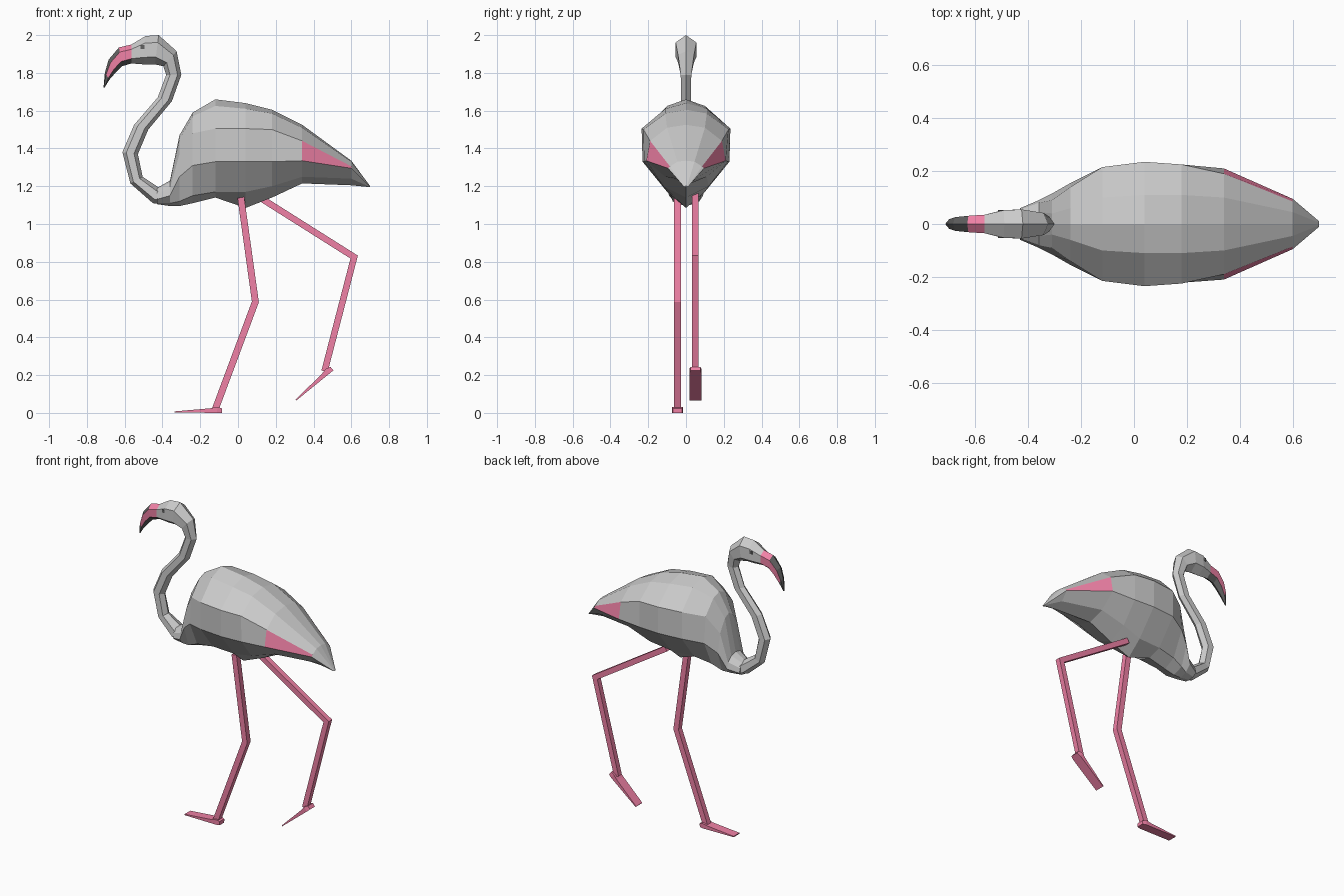
import bpy, bmesh, math
from mathutils import Vector

if "Cube" in bpy.data.objects:
    bpy.data.objects.remove(bpy.data.objects["Cube"])


def material(name, rgb):
    m = bpy.data.materials.new(name)
    m.diffuse_color = (*rgb, 1)
    m.use_nodes = True
    m.node_tree.nodes["Principled BSDF"].inputs["Base Color"].default_value = m.diffuse_color
    return m


GREY = material("grey", (0.8, 0.8, 0.8))
PINK = material("pink", (0.87, 0.22, 0.38))
DARK = material("dark", (0.12, 0.12, 0.12))


def loft(name, rings, mats=(), pick=lambda band, side: 0):
    """Bridge equal rings of points, cap both ends; pick chooses a material slot."""
    bm = bmesh.new()
    loops = [[bm.verts.new(p) for p in ring] for ring in rings]
    n = len(loops[0])
    for b, (r, s) in enumerate(zip(loops, loops[1:])):
        for k in range(n):
            j = (k + 1) % n
            bm.faces.new((r[k], r[j], s[j], s[k])).material_index = pick(b, k)
    bm.faces.new(loops[0]).material_index = pick(0, 0)
    bm.faces.new(loops[-1]).material_index = pick(len(loops) - 2, 0)
    bmesh.ops.recalc_face_normals(bm, faces=bm.faces)
    me = bpy.data.meshes.new(name)
    bm.to_mesh(me)
    bm.free()
    for m in mats:
        me.materials.append(m)
    ob = bpy.data.objects.new(name, me)
    bpy.context.collection.objects.link(ob)
    return ob


# Body: x, top z, four (y, z) points down one side, bottom z
body = [
    (-0.43, 1.19, .03, 1.185, .055, 1.16, .06, 1.13, .035, 1.11, 1.105),
    (-0.36, 1.23, .045, 1.22, .08, 1.19, .09, 1.15, .05, 1.11, 1.095),
    (-0.31, 1.47, .04, 1.45, .09, 1.37, .115, 1.25, .07, 1.12, 1.095),
    (-0.24, 1.59, .06, 1.57, .14, 1.48, .155, 1.31, .08, 1.15, 1.11),
    (-0.12, 1.66, .10, 1.625, .215, 1.505, .215, 1.33, .09, 1.17, 1.14),
    (0.04, 1.64, .11, 1.61, .235, 1.505, .23, 1.33, .10, 1.17, 1.085),
    (0.18, 1.605, .11, 1.585, .225, 1.50, .222, 1.33, .12, 1.20, 1.14),
    (0.34, 1.525, .10, 1.51, .19, 1.44, .21, 1.335, .11, 1.25, 1.215),
    (0.60, 1.335, .045, 1.33, .085, 1.305, .095, 1.295, .05, 1.24, 1.205),
    (0.70, 1.20, .005, 1.20, .01, 1.198, .01, 1.196, .005, 1.195, 1.195),
]
rings = []
for x, top, *mid, bottom in body:
    half = [(mid[i], mid[i + 1]) for i in range(0, 8, 2)]
    rings.append([(x, 0, top)] + [(x, y, z) for y, z in half] + [(x, 0, bottom)]
                 + [(x, -y, z) for y, z in reversed(half)])
# The pink wing patch is the side face of the rear band
loft("body", rings, (GREY, PINK), lambda b, k: int(b == 7 and k in (2, 7)))


def hex_rings(pairs):
    """Six-sided rings from throat point, back point and half width."""
    out = []
    for tx, tz, bx, bz, w in pairs:
        t, b = Vector((tx, 0, tz)), Vector((bx, 0, bz))
        c, d = (t + b) / 2, (b - t) / 2
        angles = [math.radians(60 * k) for k in range(6)]
        out.append([c + d * math.cos(a) + Vector((0, w * math.sin(a) / 0.866, 0))
                    for a in angles])
    return out


# Neck and head
beak_base = (-0.565, 1.85, -0.565, 1.95, .035)
loft("neck_and_head", hex_rings([
    (-0.40, 1.105, -0.38, 1.20, .055),
    (-0.45, 1.11, -0.415, 1.19, .05),
    (-0.57, 1.215, -0.505, 1.25, .033),
    (-0.612, 1.38, -0.53, 1.37, .03),
    (-0.55, 1.525, -0.475, 1.50, .028),
    (-0.425, 1.67, -0.35, 1.65, .026),
    (-0.38, 1.79, -0.30, 1.79, .028),
    (-0.395, 1.835, -0.325, 1.915, .042),
    (-0.44, 1.845, -0.42, 2.00, .055),
    (-0.50, 1.845, -0.49, 1.995, .052),
    beak_base]))

# Beak: pink upper base and sides, dark underside and tip
loft("beak", hex_rings([
    beak_base,
    (-0.615, 1.835, -0.63, 1.935, .031),
    (-0.645, 1.805, -0.685, 1.87, .026),
    (-0.68, 1.765, -0.705, 1.80, .018),
    (-0.708, 1.72, -0.712, 1.722, .004)]),
    (DARK, PINK),
    lambda b, k: int((b == 0 and k in (0, 1, 4, 5)) or (b in (1, 2) and k in (1, 4))))

# Eyes
for side, name in ((-1, "right_eye"), (1, "left_eye")):
    loft(name, [[(-0.505 + dx, side * y, 1.937 + dz)
                 for dx, dz in ((-.01, -.01), (.01, -.01), (.01, .01), (-.01, .01))]
                for y in (.03, .052)], (DARK,))


def leg(name, y, path, half):
    """Square bar along a path in the xz plane, with mitred joints."""
    pts = [Vector(p) for p in path]
    out = []
    for i, p in enumerate(pts):
        dirs = [(pts[j + 1] - pts[j]).normalized() for j in (i - 1, i)
                if 0 <= j < len(pts) - 1]
        t = sum(dirs, Vector((0, 0))).normalized()
        n = Vector((-t.y, t.x)) * (half / t.dot(dirs[0]))
        out.append([(p.x + s * n.x, y + v * half, p.y + s * n.y)
                    for s, v in ((-1, -1), (1, -1), (1, 1), (-1, 1))])
    loft(name, out, (PINK,))


def foot(name, y, heel, toe, w):
    """Webbed wedge running from a blunt heel to a thin toe edge."""
    h, d = Vector(heel), Vector(toe) - Vector(heel)
    n = Vector((d.y, -d.x)).normalized()
    out = []
    for f, height, half in ((0, .024, .8), (.1, .032, 1), (.24, .024, 1), (1, .006, 1)):
        a = h + d * f
        b = a + n * height
        out.append([(a.x, y - w * half, a.y), (a.x, y + w * half, a.y),
                    (b.x, y + w * half, b.y), (b.x, y - w * half, b.y)])
    loft(name, out, (PINK,))


# Standing leg and raised leg
leg("standing_leg", -0.045, [(0.015, 1.14), (0.092, 0.588), (-0.12, 0.02)], .018)
foot("standing_foot", -0.045, (-0.085, 0), (-0.335, 0.002), .03)
leg("raised_leg", 0.05, [(0.10, 1.15), (0.615, 0.825), (0.458, 0.22)], .017)
foot("raised_foot", 0.05, (0.505, 0.225), (0.308, 0.065), .032)
